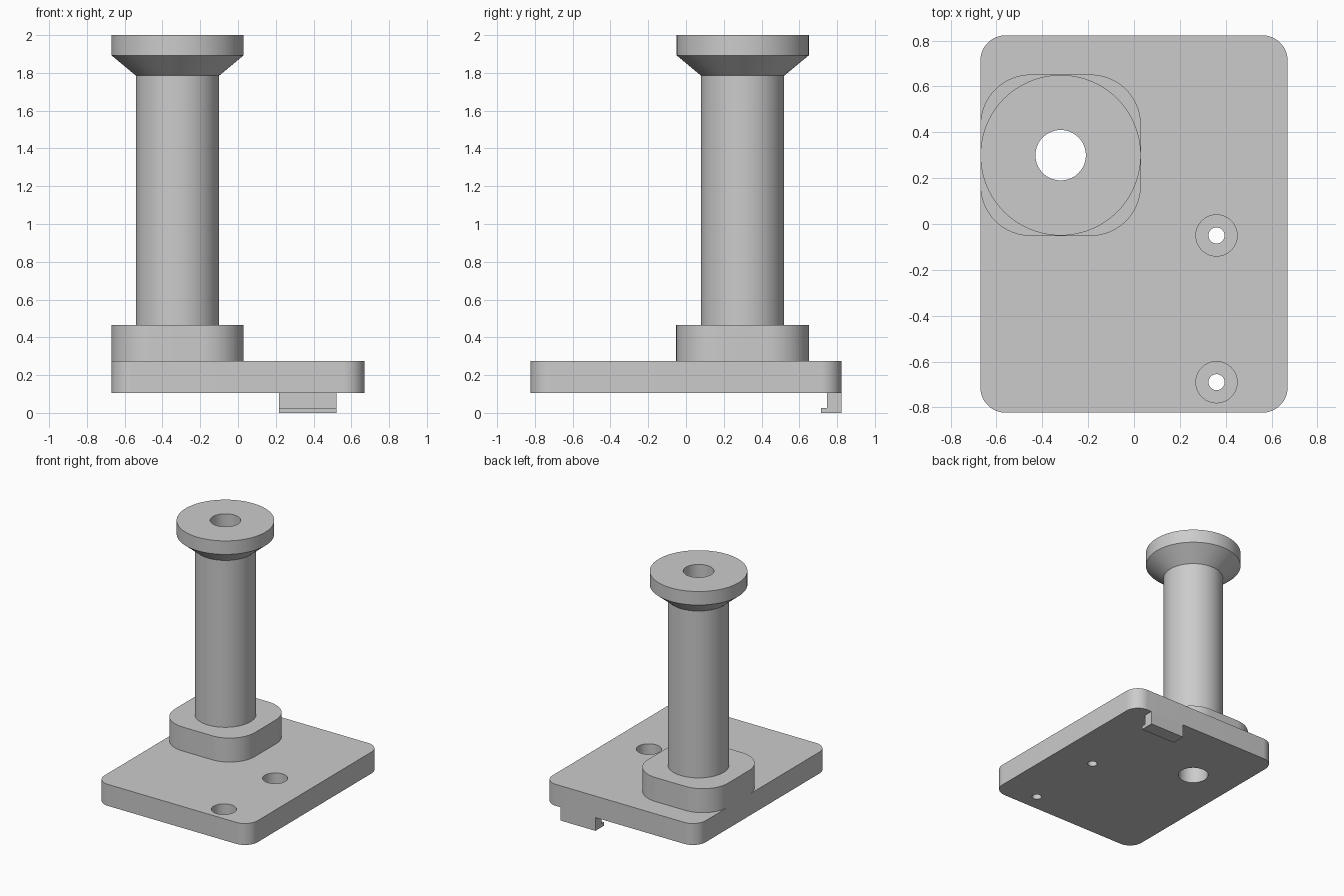
import bpy, bmesh, math

if "Cube" in bpy.data.objects:
    bpy.data.objects.remove(bpy.data.objects["Cube"], do_unlink=True)

grey = bpy.data.materials.new("plain grey")
grey.use_nodes = True
grey.diffuse_color = (0.6, 0.6, 0.6, 1)
grey.node_tree.nodes["Principled BSDF"].inputs["Base Color"].default_value = (0.6, 0.6, 0.6, 1)

POST = (-0.32, 0.3)
SCREWS = [(0.36, -0.05), (0.36, -0.69)]
BOTTOM, PLATE_TOP, BOSS_TOP, TOP = 0.105, 0.275, 0.465, 2.0
SEGMENTS = 96


def make_object(name, bm):
    bmesh.ops.recalc_face_normals(bm, faces=bm.faces)
    mesh = bpy.data.meshes.new(name)
    bm.to_mesh(mesh)
    bm.free()
    mesh.materials.append(grey)
    obj = bpy.data.objects.new(name, mesh)
    bpy.context.collection.objects.link(obj)
    return obj


def activate(obj):
    bpy.ops.object.select_all(action='DESELECT')
    obj.select_set(True)
    bpy.context.view_layer.objects.active = obj


def extrude(name, outline, direction):
    """Solid prism from a flat outline."""
    bm = bmesh.new()
    face = bm.faces.new([bm.verts.new(p) for p in outline])
    moved = bmesh.ops.extrude_face_region(bm, geom=[face])["geom"]
    verts = [v for v in moved if isinstance(v, bmesh.types.BMVert)]
    bmesh.ops.translate(bm, verts=verts, vec=direction)
    return make_object(name, bm)


def rounded_block(name, centre, half, radius, z0, z1):
    outline = []
    for i, (sx, sy) in enumerate([(1, 1), (-1, 1), (-1, -1), (1, -1)]):
        cx = centre[0] + sx * (half[0] - radius)
        cy = centre[1] + sy * (half[1] - radius)
        for k in range(17):
            a = (i + k / 16) * math.pi / 2
            outline.append((cx + radius * math.cos(a), cy + radius * math.sin(a), z0))
    return extrude(name, outline, (0, 0, z1 - z0))


def lathe(name, centre, profile):
    """Closed (radius, height) profile turned about a vertical axis."""
    bm = bmesh.new()
    rings = []
    for r, z in profile:
        angles = [2 * math.pi * i / SEGMENTS for i in range(SEGMENTS)]
        rings.append([bm.verts.new((centre[0] + r * math.cos(a),
                                    centre[1] + r * math.sin(a), z)) for a in angles])
    for j, ring in enumerate(rings):
        above = rings[(j + 1) % len(rings)]
        for i in range(SEGMENTS):
            n = (i + 1) % SEGMENTS
            bm.faces.new((ring[i], ring[n], above[n], above[i]))
    return make_object(name, bm)


def drill(obj, centre, radius, z0, z1):
    bm = bmesh.new()
    bmesh.ops.create_cone(bm, cap_ends=True, segments=SEGMENTS,
                          radius1=radius, radius2=radius, depth=z1 - z0)
    bmesh.ops.translate(bm, verts=bm.verts, vec=(*centre, (z0 + z1) / 2))
    cutter = make_object("hole_cutter", bm)
    cutter.hide_render = True
    mod = obj.modifiers.new("hole", 'BOOLEAN')
    mod.operation, mod.solver, mod.object = 'DIFFERENCE', 'EXACT', cutter
    activate(obj)
    bpy.ops.object.modifier_apply(modifier=mod.name)
    bpy.data.objects.remove(cutter, do_unlink=True)


# Base plate with post bore and two counterbored screw holes
plate = rounded_block("base_plate", (0, 0), (0.67, 0.823), 0.11, BOTTOM, PLATE_TOP)
drill(plate, POST, 0.11, 0, 1)
for spot in SCREWS:
    drill(plate, spot, 0.035, 0, 1)
    drill(plate, spot, 0.09, 0.17, 1)

# Rounded square boss under the post
boss = rounded_block("post_boss", POST, (0.35, 0.352), 0.22, PLATE_TOP, BOSS_TOP)
drill(boss, POST, 0.11, 0, 1)

# Hollow post with flared flange
post = lathe("hollow_post", POST, [
    (0.11, BOSS_TOP), (0.22, BOSS_TOP), (0.22, 1.785), (0.35, 1.893),
    (0.35, TOP), (0.11, TOP)])

# Hook under the back edge, with a small forward lip
hook_side = [(0.823, BOTTOM), (0.823, 0), (0.715, 0), (0.715, 0.027),
             (0.747, 0.027), (0.747, BOTTOM)]
hook = extrude("back_hook", [(0.217, y, z) for y, z in hook_side], (0.305, 0, 0))

for part in (plate, boss, post, hook):
    activate(part)
    bpy.ops.object.shade_smooth_by_angle(angle=math.radians(30))
